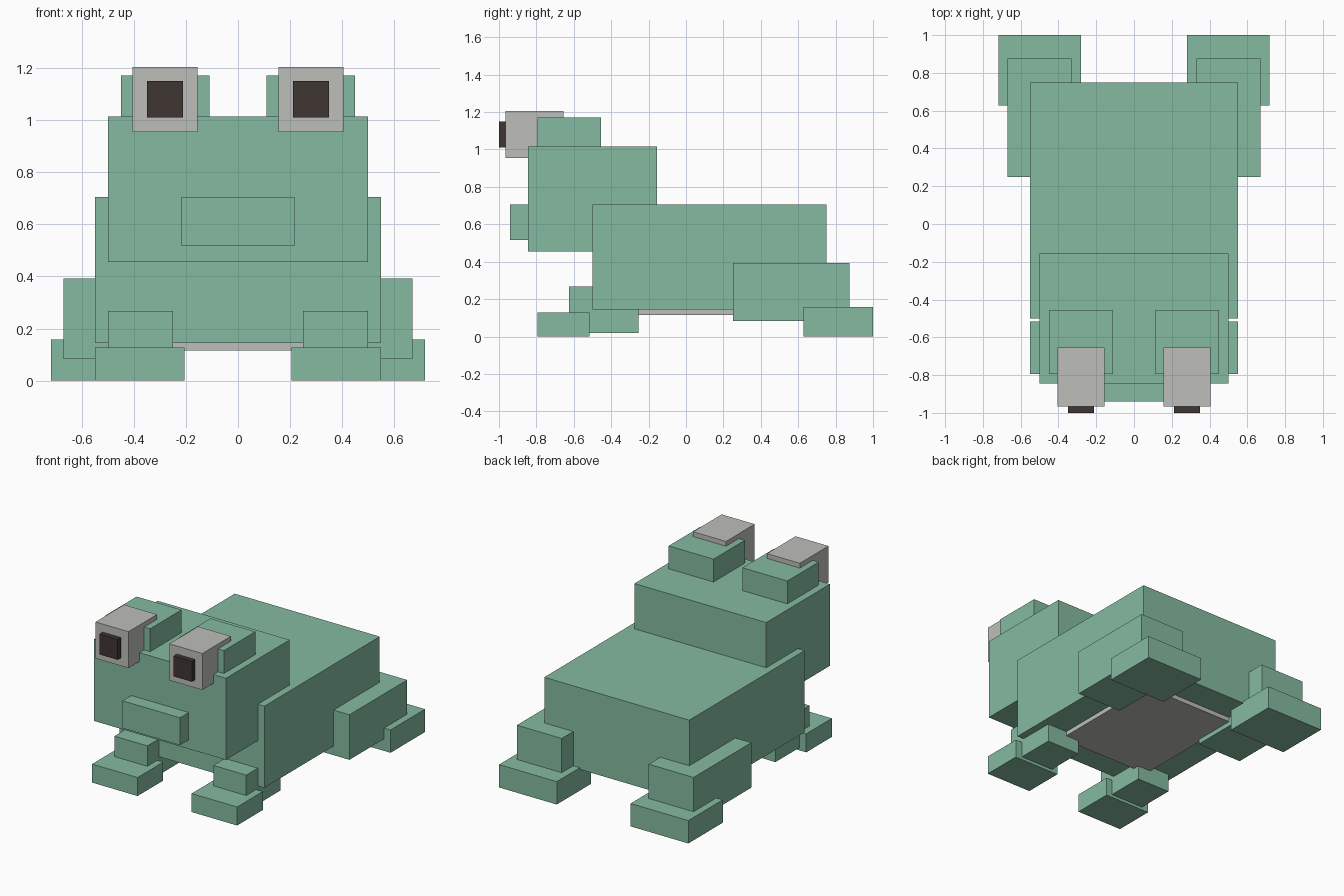
import bpy
import bmesh
from mathutils import Matrix, Vector

cube = bpy.data.objects.get("Cube")
if cube:
    bpy.data.objects.remove(cube, do_unlink=True)


def make_material(name, rgb):
    """Flat colour material from 8-bit display values."""
    linear = [((c / 255 + 0.055) / 1.055) ** 2.4 for c in rgb]
    mat = bpy.data.materials.new(name)
    mat.use_nodes = True
    mat.diffuse_color = (*linear, 1)
    bsdf = mat.node_tree.nodes["Principled BSDF"]
    bsdf.inputs["Base Color"].default_value = (*linear, 1)
    bsdf.inputs["Roughness"].default_value = 0.8
    return mat


green = make_material("soft green", (133, 187, 161))
grey = make_material("pale grey", (190, 191, 186))
brown = make_material("dark brown", (64, 54, 50))


def box(name, mat, x, y, z):
    """Box spanning the given (min, max) range on each axis."""
    low, high = Vector((x[0], y[0], z[0])), Vector((x[1], y[1], z[1]))
    bm = bmesh.new()
    bmesh.ops.create_cube(bm, size=1, matrix=Matrix.Diagonal((*(high - low), 1)))
    mesh = bpy.data.meshes.new(name)
    bm.to_mesh(mesh)
    bm.free()
    mesh.materials.append(mat)
    obj = bpy.data.objects.new(name, mesh)
    obj.location = (low + high) / 2
    bpy.context.collection.objects.link(obj)
    return obj


def pair(name, mat, x, y, z):
    """Matching boxes on the left (+x) and right (-x) sides."""
    box("left_" + name, mat, x, y, z)
    box("right_" + name, mat, (-x[1], -x[0]), y, z)


# Trunk
box("body", green, (-0.55, 0.55), (-0.5, 0.75), (0.145, 0.705))
box("belly", grey, (-0.35, 0.35), (-0.3, 0.55), (0.115, 0.2))

# Head
box("head", green, (-0.5, 0.5), (-0.845, -0.155), (0.455, 1.015))
box("snout", green, (-0.218, 0.218), (-0.94, -0.7), (0.517, 0.705))

# Eyes
pair("eye_socket", green, (0.11, 0.45), (-0.795, -0.455), (0.83, 1.172))
pair("eyeball", grey, (0.155, 0.405), (-0.965, -0.655), (0.955, 1.205))
pair("pupil", brown, (0.212, 0.35), (-1.0, -0.93), (1.01, 1.15))

# Front limbs
pair("front_leg", green, (0.25, 0.5), (-0.625, -0.255), (0.02, 0.267))
pair("front_foot", green, (0.205, 0.55), (-0.795, -0.517), (0, 0.127))

# Hind limbs
pair("hind_thigh", green, (0.33, 0.67), (0.25, 0.875), (0.083, 0.392))
pair("hind_foot", green, (0.28, 0.718), (0.627, 1.0), (0, 0.157))
